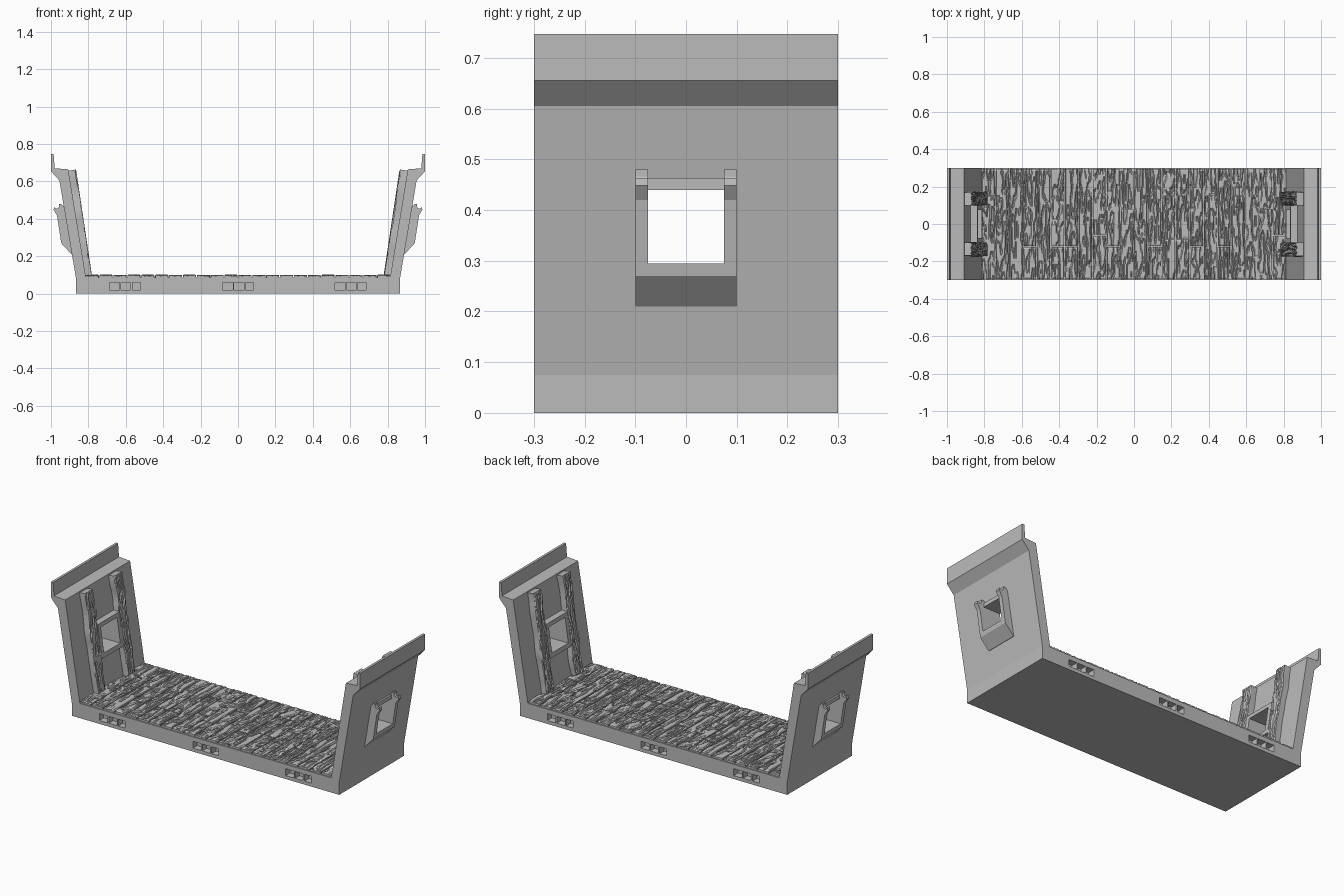
import bpy, bmesh, random
from math import pi
from mathutils import Matrix, Vector, noise

random.seed(4)
if "Cube" in bpy.data.objects:
    bpy.data.objects.remove(bpy.data.objects["Cube"])

stone = bpy.data.materials.new("plain_grey")
stone.use_nodes = True
GREY = (0.5, 0.5, 0.5, 1)
stone.diffuse_color = GREY
stone.node_tree.nodes["Principled BSDF"].inputs["Base Color"].default_value = GREY


def finish(bm, name):
    bmesh.ops.recalc_face_normals(bm, faces=bm.faces)
    mesh = bpy.data.meshes.new(name)
    bm.to_mesh(mesh)
    bm.free()
    mesh.materials.append(stone)
    obj = bpy.data.objects.new(name, mesh)
    bpy.context.collection.objects.link(obj)
    return obj


def add_prism(bm, profile, y0, y1):
    """Extrude an x-z profile from y0 to y1."""
    face = bm.faces.new([bm.verts.new((x, y0, z)) for x, z in profile])
    ext = bmesh.ops.extrude_face_region(bm, geom=[face])
    verts = [v for v in ext["geom"] if isinstance(v, bmesh.types.BMVert)]
    bmesh.ops.translate(bm, vec=(0, y1 - y0, 0), verts=verts)


def rect(x0, x1, z0, z1):
    return [(x0, z0), (x1, z0), (x1, z1), (x0, z1)]


def grain(x, y, seed):
    """Carved lines that follow stretched noise contours."""
    n = noise.noise(Vector((x * 30, y * 4.5, seed)))
    n += 0.3 * noise.noise(Vector((x * 50, y * 14, seed + 7)))
    return -0.006 if abs((n * 2) % 1 - 0.5) < 0.17 else 0


def add_board(bm, width, length, depth, matrix, wobble=0.0):
    """A board with a carved top, lying along local y with its top at z = 0."""
    seed = random.uniform(0, 90)
    nx, ny = max(4, round(width / 0.0036)), max(4, round(length / 0.01))
    made = bmesh.ops.create_grid(bm, x_segments=nx, y_segments=ny, size=0.5)["verts"]
    rim = {e for v in made for e in v.link_edges if e.is_boundary}
    rim_verts = {v for e in rim for v in e.verts}
    tilt = random.uniform(-0.002, 0.001)
    for v in made:
        x, y = v.co.x * width, v.co.y * length
        z = grain(x, y, seed) + tilt
        if v in rim_verts:
            z = min(z, -0.003)
        x += wobble * noise.noise(Vector((seed, y * 9, 0)))
        v.co = (x, y, z)
    ext = bmesh.ops.extrude_edge_only(bm, edges=list(rim))["geom"]
    skirt = [v for v in ext if isinstance(v, bmesh.types.BMVert)]
    for v in skirt:
        v.co.z = -depth
    bmesh.ops.transform(bm, matrix=matrix, verts=made + skirt)


# Floor slab and leaning end walls, one continuous section
half = [(0.865, 0), (0.865, 0.075), (0.955, 0.605), (1, 0.655), (1, 0.747),
        (0.986, 0.747), (0.98, 0.67), (0.908, 0.665), (0.813, 0.086)]
bm = bmesh.new()
add_prism(bm, half + [(-x, z) for x, z in reversed(half)], -0.3, 0.3)
shell = finish(bm, "floor_and_end_walls")

# Window holes and connector pockets
bm = bmesh.new()
for s in (1, -1):
    add_prism(bm, rect(s * 0.7, s * 1.1, 0.295, 0.44), -0.075, 0.075)
    for group in (-0.605, 0, 0.6):
        for offset, w in ((-0.055, 0.027), (0.005, 0.026), (0.062, 0.022)):
            x = s * (group + offset)
            add_prism(bm, rect(x - w, x + w, 0.02, 0.06), -s * 0.4, -s * 0.26)
cutter = finish(bm, "opening_cutter")
cutter.hide_render = True
mod = shell.modifiers.new("openings", "BOOLEAN")
mod.operation, mod.solver, mod.object = "DIFFERENCE", "EXACT", cutter
bpy.context.view_layer.objects.active = shell
bpy.ops.object.modifier_apply(modifier=mod.name)
bpy.data.objects.remove(cutter)

# Window surrounds: outer jambs with hinge hooks, sills, lintels, inner frames
outer_jamb = [(0.88, 0.21), (0.89, 0.21), (0.945, 0.27), (0.968, 0.42),
              (0.986, 0.448), (0.982, 0.463), (0.973, 0.455), (0.962, 0.456),
              (0.956, 0.466), (0.956, 0.48), (0.943, 0.478), (0.92, 0.45), (0.9, 0.44)]
outer_sill = [(0.88, 0.21), (0.89, 0.21), (0.945, 0.27), (0.949, 0.295), (0.88, 0.295)]
outer_lintel = rect(0.9, 0.942, 0.44, 0.463)
inner_jamb = [(0.87, 0.27), (0.81, 0.27), (0.838, 0.463), (0.89, 0.463)]
inner_sill = [(0.87, 0.27), (0.81, 0.27), (0.814, 0.295), (0.87, 0.295)]
inner_lintel = [(0.89, 0.44), (0.835, 0.44), (0.838, 0.463), (0.89, 0.463)]
for side, s in (("left", 1), ("right", -1)):
    bm = bmesh.new()
    for profile in (outer_jamb, inner_jamb):
        flipped = [(s * x, z) for x, z in profile]
        add_prism(bm, flipped, -0.1, -0.075)
        add_prism(bm, flipped, 0.075, 0.1)
    for profile in (outer_sill, outer_lintel, inner_sill, inner_lintel):
        add_prism(bm, [(s * x, z) for x, z in profile], -0.075, 0.075)
    finish(bm, side + "_window_surround")

# Floor planks, some of them split into shorter lengths
PITCH, COUNT, END, GAP = 0.0742, 22, 0.297, 0.006
bm = bmesh.new()
for i in range(COUNT):
    x = (i - (COUNT - 1) / 2) * PITCH
    splits = random.choice([[], [0.15], [-0.12], [0.08], [-0.06], [0.15, -0.08]])
    ends = [END] + splits + [-END]
    for y1, y0 in zip(ends, ends[1:]):
        place = Matrix.Translation((x, (y0 + y1) / 2, 0.101))
        add_board(bm, PITCH - GAP, y1 - y0 - GAP, 0.02, place, 0.002)
finish(bm, "floor_planks")

# Leaning timber posts on both sides of each window
up = Vector((0.15, 0, 1)).normalized()
across = Vector((0, -1, 0))
out = across.cross(up)
for side, turn in (("left", 0), ("right", pi)):
    bm = bmesh.new()
    for y in (-0.136, 0.136):
        # The carved side faces the middle of the floor
        basis = Matrix((-across, up, -out if out.x > 0 else out)).transposed().to_4x4()
        place = Matrix.Translation((0.822, y, 0.381)) @ basis
        add_board(bm, 0.07, 0.572, 0.052, Matrix.Rotation(turn, 4, "Z") @ place, 0.008)
    finish(bm, side + "_wall_posts")
